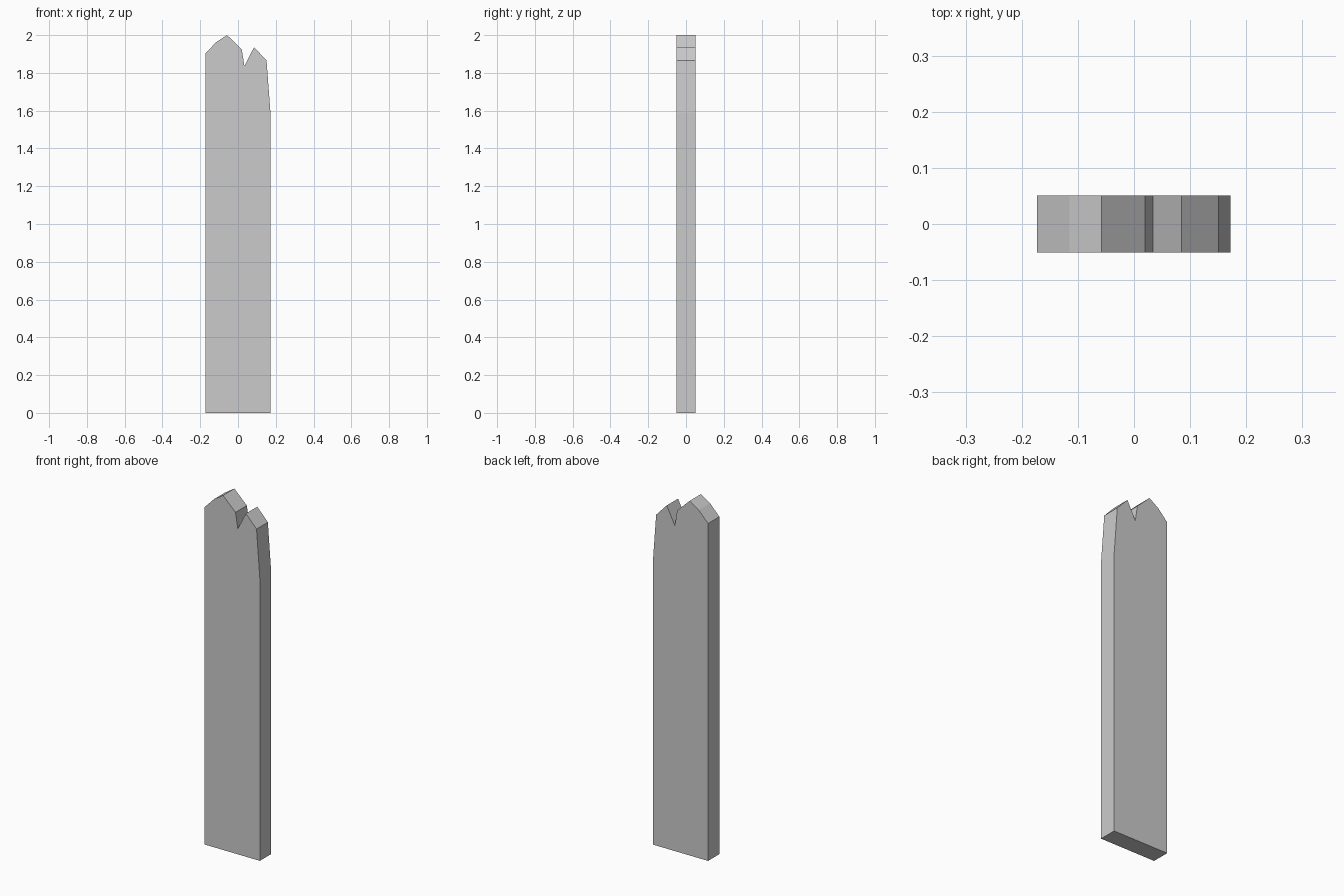
import bpy
import bmesh
from mathutils import Vector

if "Cube" in bpy.data.objects:
    bpy.data.objects.remove(bpy.data.objects["Cube"])

THICKNESS = 0.101

# Front outline of the plank (x, z): straight sides, broken top with a notch
outline = [
    (-0.173, 0.0), (0.172, 0.0), (0.172, 1.587), (0.151, 1.866),
    (0.085, 1.936), (0.034, 1.836), (0.02, 1.925),
    (-0.058, 2.0), (-0.115, 1.963), (-0.173, 1.903),
]

# Extrude the outline front to back
bm = bmesh.new()
front = bm.faces.new([bm.verts.new((x, -THICKNESS / 2, z)) for x, z in outline])
result = bmesh.ops.extrude_face_region(bm, geom=[front], use_keep_orig=True)
back_verts = [g for g in result["geom"] if isinstance(g, bmesh.types.BMVert)]
bmesh.ops.translate(bm, verts=back_verts, vec=Vector((0, THICKNESS, 0)))
bmesh.ops.recalc_face_normals(bm, faces=bm.faces)

mesh = bpy.data.meshes.new("wooden_plank")
bm.to_mesh(mesh)
bm.free()
bpy.context.collection.objects.link(bpy.data.objects.new("wooden_plank", mesh))
